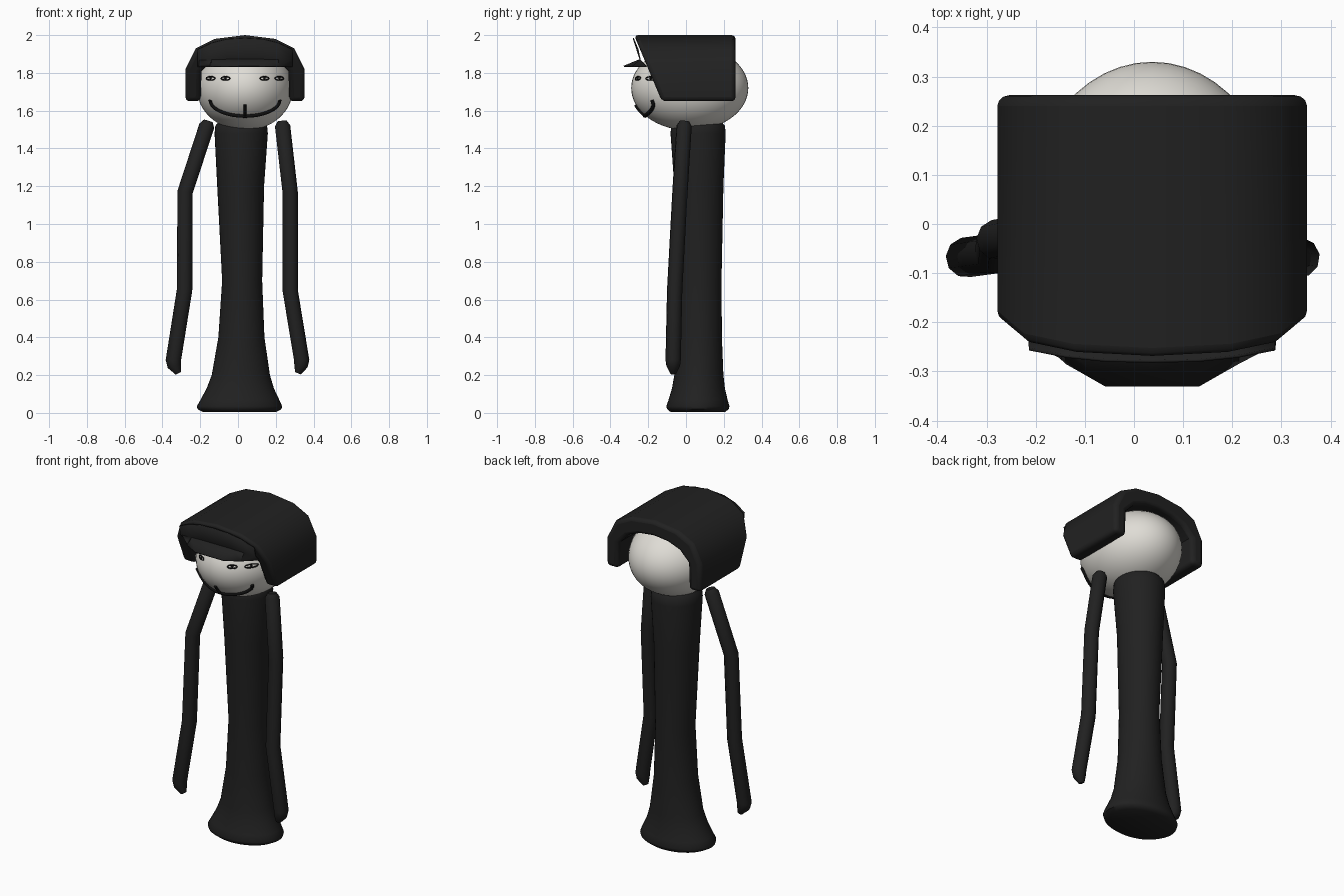
import bpy, bmesh, math
from mathutils import Vector

if "Cube" in bpy.data.objects:
    bpy.data.objects.remove(bpy.data.objects["Cube"])


def material(name, rgb):
    m = bpy.data.materials.new(name)
    m.use_nodes = True
    m.diffuse_color = (*rgb, 1)
    bsdf = m.node_tree.nodes["Principled BSDF"]
    bsdf.inputs["Base Color"].default_value = (*rgb, 1)
    bsdf.inputs["Roughness"].default_value = 0.7
    return m


BLACK = material("soft black", (0.015, 0.015, 0.015))
INK = material("ink black", (0.005, 0.005, 0.005))
SKIN = material("pale skin", (0.74, 0.72, 0.67))

CX = 0.037                               # middle of the head
HEAD = Vector((CX, 0.02, 1.72))
RADII = Vector((0.255, 0.31, 0.225))


def finish(obj, mat, angle=45):
    obj.data.materials.append(mat)
    bpy.ops.object.select_all(action='DESELECT')
    obj.select_set(True)
    bpy.context.view_layer.objects.active = obj
    if obj.type == 'CURVE':
        bpy.ops.object.convert(target='MESH')
    bpy.ops.object.shade_smooth_by_angle(angle=math.radians(angle))
    return obj


def loft(name, rings, mat, closed=True, caps=True, angle=45):
    """Skin a list of equally long point rows."""
    bm = bmesh.new()
    rows = [[bm.verts.new(p) for p in ring] for ring in rings]
    n = len(rows[0])
    for a, b in zip(rows, rows[1:]):
        for i in range(n if closed else n - 1):
            j = (i + 1) % n
            bm.faces.new((a[i], a[j], b[j], b[i]))
    if caps:
        bm.faces.new(rows[0])
        bm.faces.new(rows[-1])
    bmesh.ops.recalc_face_normals(bm, faces=bm.faces[:])
    mesh = bpy.data.meshes.new(name)
    bm.to_mesh(mesh)
    bm.free()
    obj = bpy.data.objects.new(name, mesh)
    bpy.context.collection.objects.link(obj)
    return finish(obj, mat, angle)


def tube(name, points, radius, mat, taper=None, cyclic=False, res=3):
    """Round tube along a path."""
    cu = bpy.data.curves.new(name, 'CURVE')
    cu.dimensions = '3D'
    cu.bevel_depth = radius
    cu.bevel_resolution = res
    cu.use_fill_caps = True
    sp = cu.splines.new('POLY')
    sp.points.add(len(points) - 1)
    sp.use_cyclic_u = cyclic
    for i, p in enumerate(points):
        sp.points[i].co = (*p, 1)
        sp.points[i].radius = taper[i] if taper else 1
    obj = bpy.data.objects.new(name, cu)
    bpy.context.collection.objects.link(obj)
    return finish(obj, mat)


def on_face(x, z, lift=0.0):
    """Point on the front of the head at x, z."""
    dx, dz = (x - HEAD.x) / RADII.x, (z - HEAD.z) / RADII.z
    return (x, HEAD.y - RADII.y * math.sqrt(max(0, 1 - dx * dx - dz * dz)) - lift, z)


# Flared body: z, centre x, centre y, half width, half depth
body = [(0.005, 0.008, 0.063, 0.195, 0.145), (0.02, 0.008, 0.063, 0.222, 0.163),
        (0.035, 0.008, 0.063, 0.226, 0.167), (0.07, 0.01, 0.064, 0.208, 0.156),
        (0.13, 0.012, 0.066, 0.178, 0.14), (0.2, 0.015, 0.068, 0.154, 0.13),
        (0.4, 0.018, 0.07, 0.122, 0.12), (0.7, 0.022, 0.07, 0.106, 0.118),
        (1.2, 0.014, 0.068, 0.124, 0.13), (1.48, 0.017, 0.064, 0.141, 0.146),
        (1.52, 0.017, 0.064, 0.137, 0.142), (1.54, 0.017, 0.064, 0.12, 0.125)]
SIDES = 40
loft("body", [[(cx + rx * math.cos(math.tau * i / SIDES),
                cy + ry * math.sin(math.tau * i / SIDES), z) for i in range(SIDES)]
              for z, cx, cy, rx, ry in body], BLACK)

# Arms, with rounded shoulders and small pinched hands
taper = (0.6, 1, 1, 1, 1, 0.9, 0.4)
right = [(-0.157, -0.008, 1.545), (-0.165, -0.01, 1.52), (-0.28, -0.032, 1.17),
         (-0.283, -0.06, 0.65), (-0.342, -0.068, 0.28), (-0.337, -0.068, 0.25),
         (-0.315, -0.068, 0.21)]
left = [(0.234, -0.008, 1.545), (0.236, -0.01, 1.52), (0.276, -0.032, 1.17),
        (0.276, -0.06, 0.65), (0.337, -0.068, 0.28), (0.333, -0.068, 0.25),
        (0.317, -0.068, 0.21)]
tube("right_arm", right, 0.041, BLACK, taper)
tube("left_arm", left, 0.041, BLACK, taper)

# Head
bpy.ops.mesh.primitive_uv_sphere_add(segments=48, ring_count=32, radius=1, location=HEAD)
head = bpy.context.object
head.name = "head"
head.scale = RADII
finish(head, SKIN, 60)


# Hair: a thick arch with a slanting front edge
def hair_front(z):
    return -0.275 + (2 - z) * 0.42


def mirrored(half):
    return [(CX - x, z) for x, z in half] + [(CX + x, z) for x, z in half[-2::-1]]


outer = mirrored([(0.315, 1.65), (0.315, 1.82), (0.26, 1.93), (0.16, 1.98), (0, 2.0)])
inner = mirrored([(0.235, 1.65), (0.23, 1.81), (0.17, 1.87), (0.09, 1.9), (0, 1.91)])
bm = bmesh.new()
edges = [[[bm.verts.new((x, hair_front(z) if front else 0.262, z)) for x, z in line]
          for line in (outer, inner)] for front in (True, False)]
(fo, fi), (bo, bi) = edges
for a, b in ((fo, fi), (fi, bi), (bi, bo), (bo, fo)):
    for i in range(len(outer) - 1):
        bm.faces.new((a[i], a[i + 1], b[i + 1], b[i]))
for i in (0, -1):
    bm.faces.new((fo[i], fi[i], bi[i], bo[i]))
bmesh.ops.recalc_face_normals(bm, faces=bm.faces[:])
mesh = bpy.data.meshes.new("hair")
bm.to_mesh(mesh)
bm.free()
hair = bpy.data.objects.new("hair", mesh)
bpy.context.collection.objects.link(hair)
finish(hair, BLACK, 40)
bevel = hair.modifiers.new("rounded edges", 'BEVEL')
bevel.width = 0.022
bevel.segments = 3
bevel.limit_method = 'ANGLE'
bevel.angle_limit = math.radians(50)

# Fringe: a thin sheet over the brow, flaring out into a peak
columns = [(0.25, 1.925, -0.205), (0.175, 1.96, -0.28), (0.095, 1.98, -0.328), (0, 1.985, -0.328)]
columns = [(-x, t, y) for x, t, y in columns] + columns[-2::-1]
fringe = loft("fringe", [
    [(CX + x, hair_front(t) - 0.008, t) for x, t, y in columns],
    [(CX + x, -0.24, 1.87) for x, t, y in columns],
    [(CX + x, y, 1.832) for x, t, y in columns]], BLACK, closed=False, caps=False)
fringe.modifiers.new("thickness", 'SOLIDIFY').thickness = 0.006

# Four small almond eyes
for k, x in enumerate((-0.145, -0.066, 0.14, 0.219)):
    rim = []
    for i in range(16):
        a = math.tau * i / 16
        rim.append(on_face(x + 0.023 * math.cos(a), 1.771 + 0.009 * math.sin(a), 0.001))
    tube(f"eye_rim_{k + 1}", rim, 0.0035, INK, cyclic=True, res=1)
    bpy.ops.mesh.primitive_uv_sphere_add(segments=12, ring_count=8, radius=0.007,
                                         location=on_face(x, 1.771))
    bpy.context.object.name = f"pupil_{k + 1}"
    finish(bpy.context.object, INK)

# Wide smile with an upright line in the middle
smile = []
for i in range(25):
    t = i / 12 - 1
    smile.append(on_face(CX + 0.183 * math.sin(t * math.pi / 2),
                         1.655 - 0.083 * math.cos(t * math.pi / 2), 0.004))
tube("smile", smile, 0.01, INK)
tube("smile_line", [on_face(CX, 1.63 - 0.012 * i, 0.004) for i in range(6)], 0.008, INK)
